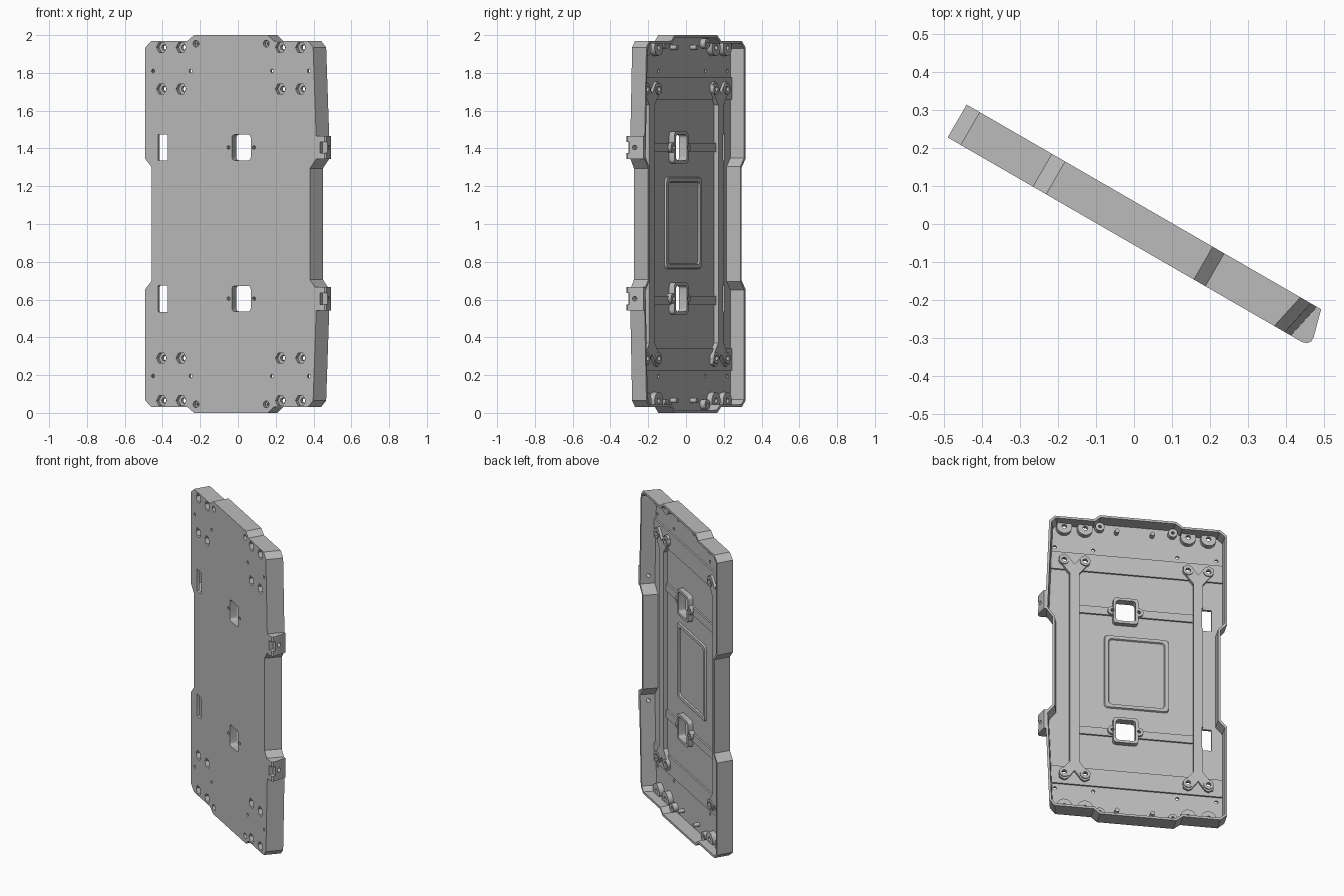
import bpy, bmesh, math
from mathutils import Vector

if "Cube" in bpy.data.objects:
    bpy.data.objects.remove(bpy.data.objects["Cube"])

FRONT, FLOOR, BACK = -0.048, -0.032, 0.052
TURN = math.radians(-30)

grey = bpy.data.materials.new("plain_grey")
grey.use_nodes = True
grey.diffuse_color = (0.5, 0.5, 0.5, 1)
grey.node_tree.nodes["Principled BSDF"].inputs["Base Color"].default_value = grey.diffuse_color


# Helpers: the panel is drawn upright (x, z), depth along y, then turned
def finish(name, bm):
    bmesh.ops.recalc_face_normals(bm, faces=bm.faces)
    mesh = bpy.data.meshes.new(name)
    bm.to_mesh(mesh)
    bm.free()
    mesh.materials.append(grey)
    obj = bpy.data.objects.new(name, mesh)
    obj.rotation_euler.z = TURN
    bpy.context.collection.objects.link(obj)
    return obj


def loft(bm, rings):
    loops = [[bm.verts.new(p) for p in ring] for ring in rings]
    n = len(loops[0])
    for a, b in zip(loops, loops[1:]):
        for i in range(n):
            j = (i + 1) % n
            bm.faces.new((a[i], a[j], b[j], b[i]))
    bm.faces.new(loops[0])
    bm.faces.new(loops[-1])


def at(pts, y):
    return [(u, y, z) for u, z in pts]


def prisms(name, shapes):
    """Each shape is (outline, front depth, back depth)."""
    bm = bmesh.new()
    for pts, y0, y1 in shapes:
        loft(bm, [at(pts, y0), at(pts, y1)])
    return finish(name, bm)


def disc(u, z, r, n=24, zmin=0, zmax=2):
    ring = [(u + r * math.cos(math.tau * i / n), z + r * math.sin(math.tau * i / n)) for i in range(n)]
    return [(a, min(max(b, zmin), zmax)) for a, b in ring]


def rounded(u, z, hw, hh, r, n=4):
    pts = []
    for k, (sx, sz) in enumerate(((1, 1), (-1, 1), (-1, -1), (1, -1))):
        for i in range(n + 1):
            a = math.pi / 2 * (k + i / n)
            pts.append((u + sx * (hw - r) + r * math.cos(a), z + sz * (hh - r) + r * math.sin(a)))
    return pts


def inset(pts, t):
    out = []
    for i, p in enumerate(pts):
        a, p, b = Vector(pts[i - 1]), Vector(p), Vector(pts[(i + 1) % len(pts)])
        d1, d2 = (p - a).normalized(), (b - p).normalized()
        n1, n2 = Vector((-d1.y, d1.x)), Vector((-d2.y, d2.x))
        out.append(tuple(p + (n1 + n2) * t / (1 + n1.dot(n2))))
    return out


def flip(z):
    return 2 - z


# Tray: open-backed shell with a waisted outline
upper = [(0.468, 1.295), (0.51, 1.35), (0.487, 1.935), (0.455, 1.97), (0.245, 1.97), (0.21, 2.0),
         (-0.24, 2.0), (-0.28, 1.97), (-0.5, 1.97), (-0.54, 1.935), (-0.54, 1.345), (-0.5, 1.3)]
outline = upper + [(u, flip(z)) for u, z in reversed(upper)]
rear = [(u + (0.022 if u > 0.4 else 0), z) for u, z in outline]
bm = bmesh.new()
loft(bm, [at(outline, FRONT), at(rear, BACK), at(inset(rear, -0.014), BACK),
          at(inset(outline, -0.014), FLOOR)])
# Outline direction decides the inset side, so verify the rim lies inside
tray = None
if max(p[0] for p in inset(outline, -0.014)) > 0.51:
    bm.free()
    bm = bmesh.new()
    loft(bm, [at(outline, FRONT), at(rear, BACK), at(inset(rear, 0.014), BACK),
              at(inset(outline, 0.014), FLOOR)])
tray = finish("tray", bm)

BASE = FLOOR - 0.004
bolt_u = (-0.44, -0.32, 0.287, 0.41)
window_u, window_z = 0.048, (0.605, 1.405)

# Flat ribs across the floor
bands = []
for s in (lambda z: z, flip):
    for u0, u1, z0, z1 in ((-0.53, 0.487, 1.66, 1.775), (-0.37, 0.34, 1.38, 1.43)):
        corners = [(u0, s(z0)), (u1, s(z0)), (u1, s(z1)), (u0, s(z1))]
        bands.append((corners, BASE, FLOOR + 0.011))
ribs = prisms("cross_ribs", bands)

# Forked columns
fork = [(0.028, 1.63), (0.088, 1.705), (0.088, 1.74), (0.06, 1.755), (0.04, 1.745), (0, 1.69)]
half = fork + [(-u, z) for u, z in reversed(fork[:-1])]
column = half + [(u, flip(z)) for u, z in reversed(half)]
columns = prisms("forked_columns", [([(u + c, z) for u, z in column], BASE, -0.005)
                                    for c in (-0.38, 0.349)])

# Round bosses behind the bolt holes, and locating pins
shapes = []
for z in (0.065, 1.935):
    shapes += [(disc(u, z, 0.045, zmin=0.04, zmax=1.96), BASE, 0.0) for u in bolt_u]
    shapes += [(disc(u, z, 0.013, 16), BASE, 0.005) for u in (-0.11, 0.1)]
for z in (0.045, 1.955):
    shapes += [(disc(u, z, 0.027), BASE, 0.0) for u in (-0.229, 0.2)]
for z in (0.29, 1.715):
    shapes += [(disc(u, z, 0.03), BASE, 0.002) for u in bolt_u]
bosses = prisms("bolt_bosses", shapes)

# Raised frames around the middle windows
shapes = []
for z in window_z:
    shapes.append((rounded(window_u, z, 0.074, 0.084, 0.02), BASE, 0.0))
    shapes += [(disc(window_u + s * 0.078, z, 0.027), BASE, -0.004) for s in (-1, 1)]
frames = prisms("window_frames", shapes)

# Raised rectangular rim in the centre
bm = bmesh.new()
loft(bm, [at(rounded(-0.02, 1.005, hw, hh, 0.02), y) for hw, hh, y in
          ((0.19, 0.243, FLOOR), (0.186, 0.239, FLOOR + 0.01),
           (0.166, 0.219, FLOOR + 0.01), (0.162, 0.215, FLOOR + 0.001))])
rim = finish("centre_rim", bm)

# Hinge blocks on the left edge
bm = bmesh.new()
hook = [(0.497, FRONT), (0.54, FRONT), (0.553, -0.044), (0.56, -0.034), (0.56, -0.022),
        (0.54, BACK), (0.52, BACK)]
for z in window_z:
    loft(bm, [[(u, y, z + dz) for u, y in hook] for dz in (-0.062, 0.062)])
hinges = finish("hinge_blocks", bm)

# Cutters: hex pockets and bolt holes, small holes, windows, hinge notches
pockets, holes = [], []
for z in (0.065, 0.29, 1.715, 1.935):
    for u in bolt_u:
        pockets.append((disc(u, z, 0.031, 6), -0.1, -0.022))
        holes.append((disc(u, z, 0.014, 16), -0.1, 0.1))
for z in (0.045, 1.955):
    for u in (-0.229, 0.2):
        pockets.append((disc(u, z, 0.018, 16), -0.1, -0.025))
        holes.append((disc(u, z, 0.009, 12), -0.1, 0.1))
for z in (0.195, 1.81):
    holes += [(disc(u, z, 0.01, 12), -0.1, 0.1) for u in (-0.492, -0.261, 0.235, 0.461)]
for z in window_z:
    holes += [(disc(window_u + s * 0.078, z, 0.01, 12), -0.1, 0.1) for s in (-1, 1)]
    holes.append((rounded(window_u, z, 0.058, 0.068, 0.018), -0.1, 0.1))
    holes.append((rounded(-0.432, z, 0.03, 0.07, 0.004), -0.1, 0.1))
notches = []
for z in window_z:
    notches.append(([(0.528, z - 0.03), (0.6, z - 0.03), (0.6, z + 0.03), (0.528, z + 0.03)], -0.1, -0.022))
pocket_cut = prisms("pocket_cutter", pockets)
hole_cut = prisms("hole_cutter", holes)
notch_cut = prisms("notch_cutter", notches)
bm = bmesh.new()
for z in window_z:
    loft(bm, [[(u, a + 0.0, b) for a, b in disc(0.005, z, 0.012, 16)] for u in (0.45, 0.6)])
pivot_cut = finish("pivot_cutter", bm)


def cut(obj, cutters):
    bpy.context.view_layer.objects.active = obj
    for c in cutters:
        mod = obj.modifiers.new("cut", 'BOOLEAN')
        mod.operation, mod.solver, mod.object = 'DIFFERENCE', 'EXACT', c
        mod.use_self = True
        bpy.ops.object.modifier_apply(modifier=mod.name)


bpy.context.view_layer.update()
for part in (tray, ribs, columns, bosses, frames):
    cut(part, (pocket_cut, hole_cut))
cut(tray, (pivot_cut,))
cut(hinges, (notch_cut, pivot_cut))
for c in (pocket_cut, hole_cut, notch_cut, pivot_cut):
    bpy.data.objects.remove(c)

# Smooth the round parts and keep the edges sharp
bpy.ops.object.select_all(action='DESELECT')
for part in (tray, ribs, columns, bosses, frames, rim, hinges):
    part.select_set(True)
bpy.context.view_layer.objects.active = tray
bpy.ops.object.shade_smooth_by_angle(angle=math.radians(30))
